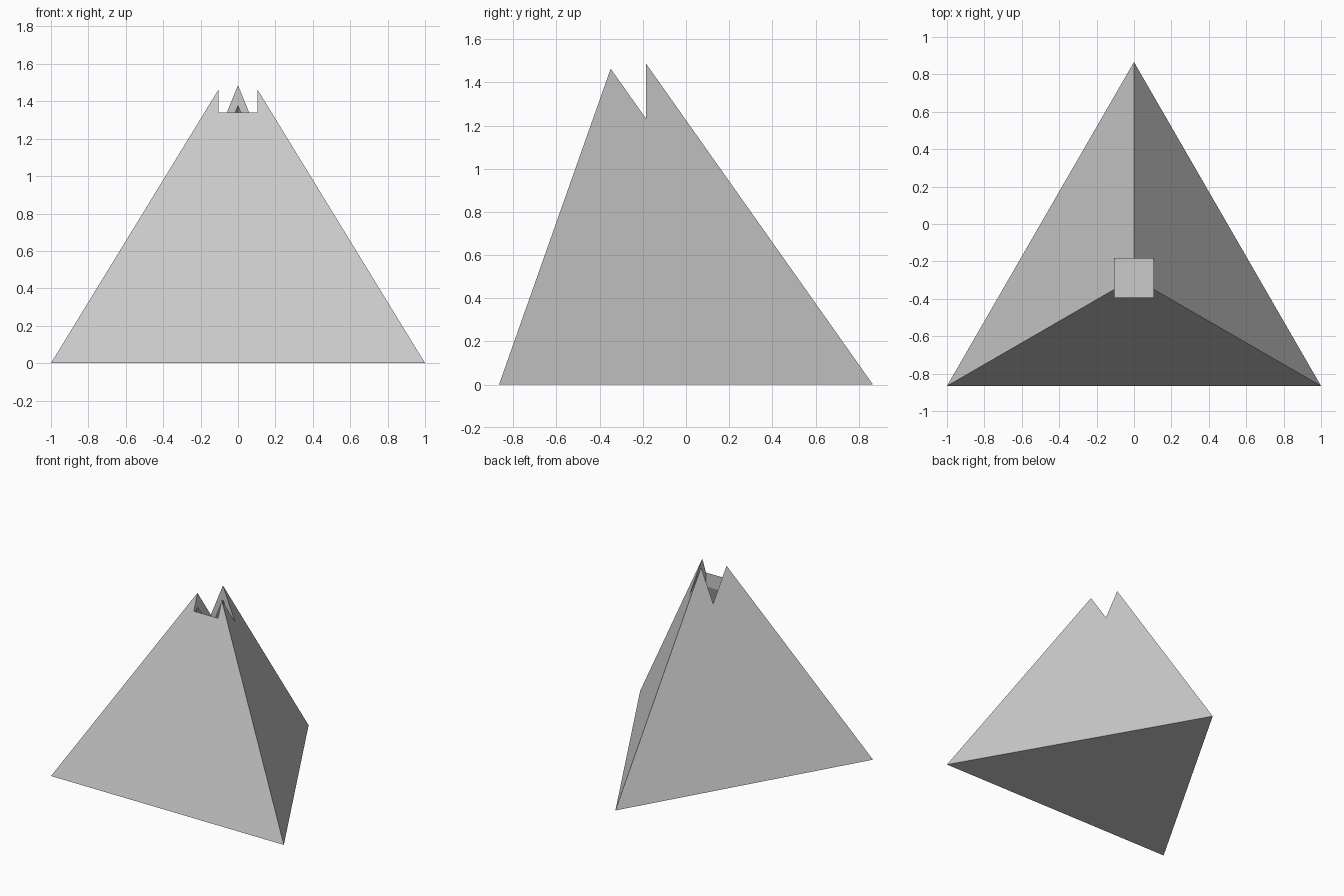
import bpy, bmesh, math
from mathutils import Vector

cube = bpy.data.objects.get("Cube")
if cube:
    bpy.data.objects.remove(cube, do_unlink=True)

EDGE = 2.0
HEIGHT = EDGE * math.sqrt(2 / 3)
RADIUS = EDGE / math.sqrt(3)
AXIS_Y = -RADIUS / 4                      # apex axis, so the base is centred on y
CENTROID = Vector((0, AXIS_Y, HEIGHT / 4))
WALL = 0.036
HOLE = 0.208                              # side of the square opening

grey = bpy.data.materials.new("grey")
grey.use_nodes = True
grey.diffuse_color = (0.6, 0.6, 0.6, 1)
grey.node_tree.nodes["Principled BSDF"].inputs["Base Color"].default_value = (0.6, 0.6, 0.6, 1)


def add_object(name, bm):
    bmesh.ops.recalc_face_normals(bm, faces=bm.faces)
    mesh = bpy.data.meshes.new(name)
    bm.to_mesh(mesh)
    bm.free()
    mesh.materials.append(grey)
    obj = bpy.data.objects.new(name, mesh)
    bpy.context.scene.collection.objects.link(obj)
    return obj


def tetrahedron(name, scale):
    """Regular tetrahedron scaled about the shared centroid."""
    bm = bmesh.new()
    corners = [Vector((0, AXIS_Y, HEIGHT))]
    for i in range(3):
        a = math.pi / 2 + i * math.tau / 3
        corners.append(Vector((RADIUS * math.cos(a), AXIS_Y + RADIUS * math.sin(a), 0)))
    verts = [bm.verts.new(CENTROID + (c - CENTROID) * scale) for c in corners]
    bmesh.ops.convex_hull(bm, input=verts)
    return add_object(name, bm)


def cut(target, cutter):
    """Subtract the cutter for good and remove it."""
    mod = target.modifiers.new("cut", 'BOOLEAN')
    mod.operation = 'DIFFERENCE'
    mod.solver = 'EXACT'
    mod.object = cutter
    cutter.hide_render = True
    bpy.context.view_layer.update()
    evaluated = target.evaluated_get(bpy.context.evaluated_depsgraph_get())
    result = bpy.data.meshes.new_from_object(evaluated)
    target.modifiers.clear()
    target.data = result
    bpy.data.objects.remove(cutter, do_unlink=True)


# Outer shell and its hollow
shell = tetrahedron("pyramid_shell", 1)
cut(shell, tetrahedron("hollow_cutter", 1 - WALL / CENTROID.z))

# Square opening cut down through the apex into the hollow
bm = bmesh.new()
bmesh.ops.create_cube(bm, size=1)
bmesh.ops.scale(bm, vec=(HOLE, HOLE, 1), verts=bm.verts)
bmesh.ops.translate(bm, vec=(0, AXIS_Y, HEIGHT), verts=bm.verts)
cut(shell, add_object("opening_cutter", bm))
